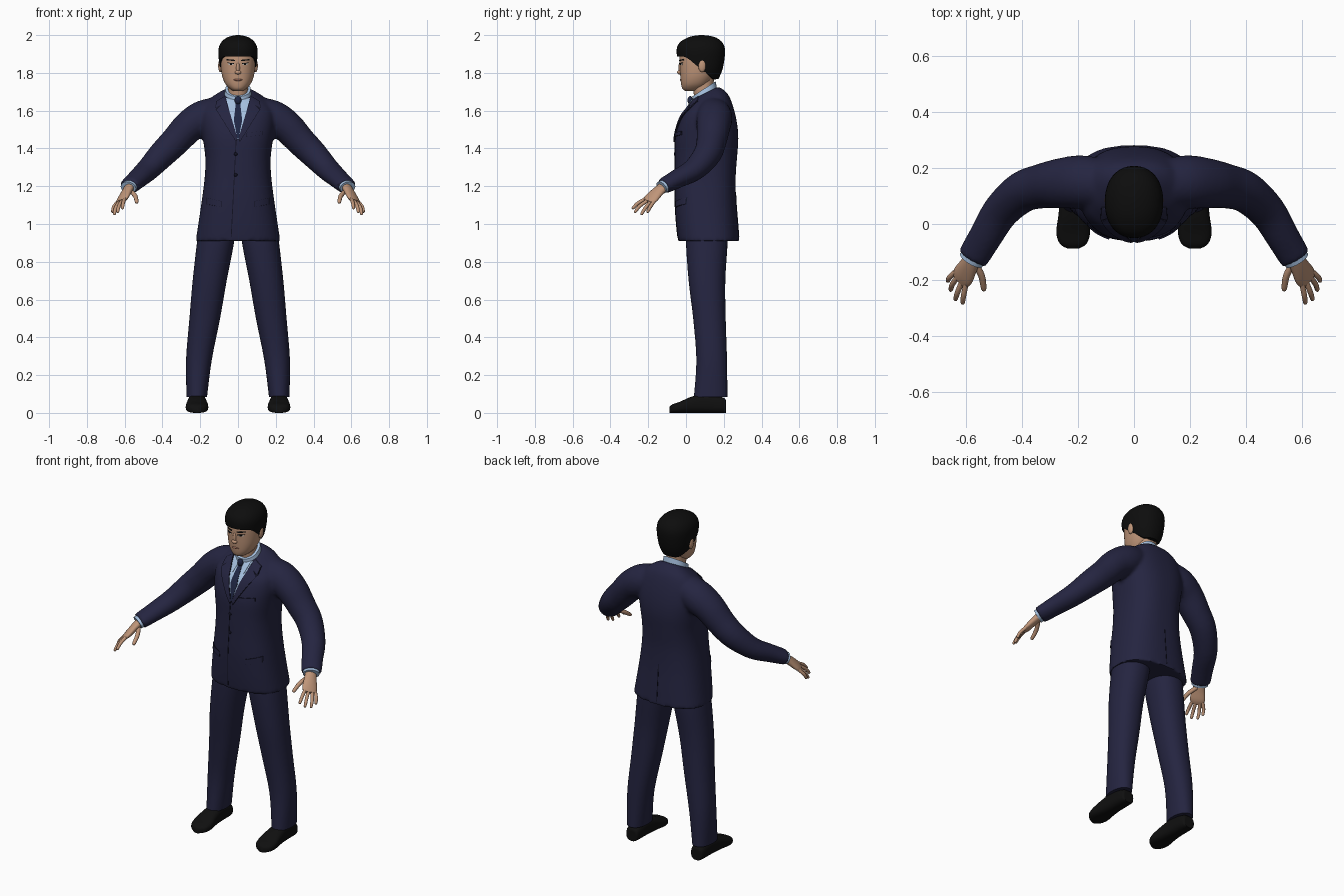
import bpy, bmesh, math
from mathutils import Vector
from mathutils.bvhtree import BVHTree

if "Cube" in bpy.data.objects:
    bpy.data.objects.remove(bpy.data.objects["Cube"])


def material(name, r, g, b):
    m = bpy.data.materials.new(name)
    m.use_nodes = True
    m.diffuse_color = (r, g, b, 1)
    m.node_tree.nodes["Principled BSDF"].inputs["Base Color"].default_value = (r, g, b, 1)
    return m


NAVY = material("navy cloth", .018, .018, .052)
SEAM = material("dark seam", .006, .006, .016)
TIE = material("tie blue", .014, .02, .058)
SHIRT = material("pale blue shirt", .38, .53, .74)
SKIN = material("skin", .52, .30, .19)
LIP = material("lips", .36, .16, .11)
BLACK = material("black hair", .004, .004, .004)
LEATHER = material("black leather", .005, .005, .005)
WHITE = material("eye white", .55, .5, .45)
made = []


def lerp(a, b, t):
    return tuple(p + (q - p) * t for p, q in zip(a, b))


def spline(rows, k=4):
    """Smooth rows of numbers with a Catmull-Rom curve."""
    out = []
    for i in range(len(rows) - 1):
        quad = [rows[max(i - 1, 0)], rows[i], rows[i + 1], rows[min(i + 2, len(rows) - 1)]]
        for j in range(k):
            t = j / k
            out.append(tuple(b + t / 2 * (c - a + t * (2*a - 5*b + 4*c - d + t * (3*b - 3*c + d - a)))
                             for a, b, c, d in zip(*quad)))
    return out + [tuple(rows[-1])]


def at(rows, v):
    """Look up a row by its first column."""
    for a, b in zip(rows, rows[1:]):
        if v <= b[0]:
            return lerp(a, b, max(0, (v - a[0]) / max(b[0] - a[0], 1e-6)))
    return rows[-1]


def oval(n, p=2):
    angles = [2 * math.pi * i / n for i in range(n)]
    power = lambda v: math.copysign(abs(v) ** (2 / p), v)
    return [(power(math.cos(a)), power(math.sin(a))) for a in angles]


def build(name, mat, *tubes):
    """Skin each list of rings into a closed surface."""
    bm = bmesh.new()
    for rings in tubes:
        vs = [[bm.verts.new(p) for p in ring] for ring in rings]
        n = len(vs[0])
        for a, b in zip(vs, vs[1:]):
            for i in range(n):
                j = (i + 1) % n
                bm.faces.new((a[i], a[j], b[j], b[i]))
        bm.faces.new(vs[0])
        bm.faces.new(vs[-1])
    return finish(name, mat, bm)


def finish(name, mat, bm):
    bmesh.ops.recalc_face_normals(bm, faces=bm.faces[:])
    for f in bm.faces:
        f.smooth = True
    me = bpy.data.meshes.new(name)
    bm.to_mesh(me)
    bm.free()
    me.materials.append(mat)
    ob = bpy.data.objects.new(name, me)
    bpy.context.scene.collection.objects.link(ob)
    made.append(ob)
    return ob


def loft(rows, s=1, p=2.2, n=40):
    """Horizontal rings; row = z, centre x, half width, front y, back y, tilt."""
    rings = []
    for z, cx, rx, yf, yb, tilt in spline(rows):
        ry = (yb - yf) / 2
        rings.append([(s * cx + rx * c, yf + ry + ry * d, z + tilt * ry * d) for c, d in oval(n, p)])
    return rings


def tube(rows, s=1, n=24, across=None, k=4):
    """Rings along a path; row = x, y, z, side radius, upright radius."""
    rows = spline(rows, k)
    pts = [Vector((s * r[0], r[1], r[2])) for r in rows]
    rings = []
    for i, c in enumerate(pts):
        d = (pts[min(i + 1, len(pts) - 1)] - pts[max(i - 1, 0)]).normalized()
        side = Vector((s * across[0], across[1], across[2])) if across else d.cross(Vector((0, 0, 1)))
        side = (side - d * side.dot(d)).normalized()
        up = side.cross(d)
        rings.append([c + side * rows[i][3] * u + up * rows[i][4] * v for u, v in oval(n)])
    return rings


def blob(name, mat, centre, size):
    bm = bmesh.new()
    bmesh.ops.create_uvsphere(bm, u_segments=20, v_segments=12, radius=1)
    bmesh.ops.scale(bm, vec=size, verts=bm.verts)
    bmesh.ops.translate(bm, vec=centre, verts=bm.verts)
    return finish(name, mat, bm)


def tree(ob):
    me = ob.data
    return BVHTree.FromPolygons([v.co for v in me.vertices], [p.vertices[:] for p in me.polygons])


def plate(name, mat, target, corners, off=.004, face=1, n=12):
    """Thin panel laid on a surface; corners are (x, z), face -1 is the back."""
    a, b, c, d = corners
    rings = []
    for i in range(n + 1):
        left, right = lerp(a, d, i / n), lerp(b, c, i / n)
        front, back = [], []
        for j in range(n + 1):
            x, z = lerp(left, right, j / n)
            hit = target.ray_cast(Vector((x, -face, z)), Vector((0, face, 0)))[0]
            y = (hit or target.find_nearest(Vector((x, 0, z)))[0]).y
            front.append((x, y - face * off, z))
            back.append((x, y + face * .002, z))
        rings.append(front + back[::-1])
    return build(name, mat, rings)


def trimmed(name, target, corners, off):
    """Cloth panel with a dark edge showing around it."""
    mid = tuple(sum(v) / 4 for v in zip(*corners))
    plate(name + "_edge", SEAM, target, [lerp(mid, q, 1.06) for q in corners], off - .002)
    plate(name, NAVY, target, corners, off)


# Jacket: torso and sleeves fused into one soft surface
torso = loft([(.91, 0, .224, -.042, .282, 0), (1, 0, .21, -.052, .275, 0), (1.13, 0, .191, -.06, .265, 0),
              (1.25, 0, .176, -.06, .263, 0), (1.35, 0, .173, -.06, .27, 0), (1.45, 0, .185, -.058, .277, 0),
              (1.53, 0, .195, -.042, .27, .03), (1.6, 0, .188, -.02, .25, .15), (1.65, 0, .155, .01, .225, .3),
              (1.68, 0, .11, .03, .195, .4), (1.695, 0, .076, .04, .17, .5)], p=2.5, n=64)
sleeve = [(.08, .14, 1.61, .08, .07), (.18, .15, 1.565, .095, .092), (.26, .145, 1.515, .09, .086),
          (.33, .135, 1.44, .08, .079), (.4, .113, 1.37, .074, .073), (.475, .045, 1.29, .066, .06),
          (.53, -.045, 1.24, .06, .05), (.575, -.12, 1.2, .057, .042)]
jacket = build("jacket", NAVY, torso, tube(sleeve), tube(sleeve, -1))
fuse = jacket.modifiers.new("fuse", "REMESH")
fuse.mode, fuse.voxel_size = "VOXEL", .01
soft = jacket.modifiers.new("soften", "SMOOTH")
soft.factor, soft.iterations = .5, 5
bpy.context.view_layer.update()
fused = bpy.data.meshes.new_from_object(jacket.evaluated_get(bpy.context.evaluated_depsgraph_get()))
jacket.modifiers.clear()
jacket.data = fused
fused.materials.clear()
fused.materials.append(NAVY)
cloth = tree(jacket)

# Shirt front, collar and tie
plate("shirt_front", SHIRT, cloth, [(-.064, 1.668), (.064, 1.668), (.006, 1.45), (-.006, 1.45)], n=24)
build("shirt_collar", SHIRT, loft([(1.64, 0, .08, .035, .17, .6), (1.715, 0, .067, .033, .157, .65)]))
plate("tie_upper", TIE, cloth, [(-.011, 1.645), (.011, 1.645), (.022, 1.55), (-.022, 1.55)], .007)
plate("tie_lower", TIE, cloth, [(-.022, 1.55), (.022, 1.55), (.004, 1.455), (-.004, 1.455)], .007)
blob("tie_knot", TIE, (0, .022, 1.655), (.018, .014, .022))

# Lapels, pockets, front edge, buttons and back vent
for s, side in ((1, "left"), (-1, "right")):
    flip = lambda pts: [(s * x, z) for x, z in pts]
    plate(side + "_collar_wing", SHIRT, cloth,
          flip([(.056, 1.665), (.012, 1.655), (.03, 1.6), (.04, 1.605)]), .008)
    trimmed(side + "_lapel", cloth, flip([(.064, 1.655), (.115, 1.605), (.012, 1.44), (.004, 1.455)]), .009)
    trimmed(side + "_jacket_collar", cloth, flip([(.072, 1.675), (.115, 1.65), (.118, 1.615), (.062, 1.645)]), .009)
    trimmed(side + "_pocket_flap", cloth, flip([(.09, 1.12), (.165, 1.138), (.165, 1.105), (.09, 1.09)]), .006)
trimmed("breast_pocket", cloth, [(.045, 1.482), (.13, 1.492), (.13, 1.472), (.045, 1.462)], .006)
plate("front_edge", SEAM, cloth, [(-.012, 1.44), (-.008, 1.44), (-.034, .93), (-.038, .93)], .002, n=30)
plate("back_vent", SEAM, cloth, [(-.002, 1.15), (.002, 1.15), (.002, .93), (-.002, .93)], .002, -1)
for i, z in enumerate((1.37, 1.26)):
    y = cloth.ray_cast(Vector((-.012, -1, z)), Vector((0, 1, 0)))[0].y
    blob(f"button_{i + 1}", SEAM, (-.012, y, z), (.009, .005, .009))

# Trousers, shoes, cuffs and hands
leg = [(.98, .112, .09, .01, .21, 0), (.91, .118, .098, 0, .22, 0), (.7, .15, .09, .014, .208, 0),
       (.5, .176, .081, .038, .21, 0), (.28, .207, .068, .055, .217, 0), (.085, .218, .054, .042, .219, 0)]
shoe = [(.212, .022, .05), (.2, .04, .08), (.1, .046, .1), (.03, .053, .086), (-.03, .06, .06),
        (-.07, .048, .046), (-.088, .02, .032)]
palm = [(.568, -.11, 1.205, .03, .024), (.59, -.15, 1.17, .036, .021), (.61, -.185, 1.135, .043, .017),
        (.623, -.203, 1.118, .034, .01)]
digits = {"index": [(.6, -.215, 1.133), (.608, -.255, 1.11), (.612, -.285, 1.08)],
          "middle": [(.613, -.202, 1.125), (.63, -.245, 1.095), (.638, -.272, 1.06)],
          "ring": [(.627, -.186, 1.12), (.648, -.215, 1.085), (.655, -.238, 1.048)],
          "little": [(.636, -.17, 1.118), (.658, -.19, 1.09), (.665, -.205, 1.06)],
          "thumb": [(.568, -.14, 1.175), (.544, -.185, 1.148), (.535, -.238, 1.112)]}
for s, side in ((1, "left"), (-1, "right")):
    build(side + "_trouser_leg", NAVY, loft(leg, s))
    build(side + "_shoe", LEATHER, [[(s * .217 + w * c, y, h / 2 + h / 2 * d) for c, d in oval(28, 2.8)]
                                    for y, w, h in spline(shoe)])
    build(side + "_cuff", SHIRT, tube([(.56, -.095, 1.212, .046, .034), (.581, -.13, 1.193, .046, .034)], s))
    build(side + "_palm", SKIN, tube(palm, s, across=(.6, .75, -.2)))
    for finger, (base, middle, tip) in digits.items():
        r = .012 if finger == "thumb" else .0095
        rows = [base + (r, r), middle + (r, r), lerp(middle, tip, .85) + (r * .8, r * .8), tip + (r / 4, r / 4)]
        build(f"{side}_{finger}", SKIN, tube(rows, s, 12))

# Neck and head
build("neck", SKIN, loft([(1.66, 0, .052, .045, .15, 0), (1.72, 0, .052, .037, .145, 0), (1.79, 0, .055, .03, .15, 0)]))
head = build("head", SKIN, loft([(1.703, 0, .022, 0, .06, 0), (1.715, 0, .042, -.018, .09, 0),
                                 (1.74, 0, .066, -.026, .12, 0), (1.78, 0, .083, -.03, .15, 0),
                                 (1.83, 0, .091, -.033, .175, 0), (1.88, 0, .092, -.034, .185, 0),
                                 (1.93, 0, .088, -.025, .18, 0), (1.97, 0, .065, .01, .155, 0),
                                 (1.985, 0, .03, .05, .12, 0)]))
face = tree(head)

# Hair: a cap whose lower edge drops from the fringe to the nape
hairline = spline([(-.05, 1.888), (0, 1.882), (.05, 1.84), (.1, 1.805), (.16, 1.768), (.21, 1.77)])
shape = spline([(1.76, .062, .03, .168), (1.8, .088, -.02, .187), (1.85, .099, -.04, .2), (1.92, .104, -.05, .207),
                (1.96, .09, -.034, .193), (1.985, .062, .005, .163), (1.996, .032, .04, .125), (2, .006, .075, .09)])
hair = []
for i in range(-1, 17):
    t = 1 - (1 - max(i, 0) / 16) ** 2
    ring = []
    for c, d in oval(56, 2.2):
        low = at(hairline, .078 + .125 * d)[1]
        z, rx, yf, yb = at(shape, low + (2 - low) * t)
        inset = .86 if i < 0 else 1
        ring.append((rx * c * inset, (yf + yb) / 2 + (yb - yf) / 2 * d * inset, z))
    hair.append(ring)
build("hair", BLACK, hair)

# Face details
for s, side in ((1, "left"), (-1, "right")):
    flip = lambda pts: [(s * x, z) for x, z in pts]
    plate(side + "_eye", WHITE, face, flip([(.022, 1.849), (.054, 1.852), (.05, 1.843), (.025, 1.842)]), .002)
    plate(side + "_iris", BLACK, face, flip([(.032, 1.852), (.044, 1.852), (.043, 1.842), (.033, 1.842)]), .003)
    plate(side + "_eyelid", BLACK, face, flip([(.02, 1.851), (.057, 1.855), (.057, 1.852), (.02, 1.847)]), .004)
    plate(side + "_eyebrow", BLACK, face, flip([(.016, 1.869), (.06, 1.873), (.062, 1.867), (.016, 1.862)]), .003)
    blob(side + "_ear", SKIN, (s * .094, .085, 1.838), (.011, .02, .034))
blob("nose_bridge", SKIN, (0, -.03, 1.826), (.01, .01, .032))
blob("nose_tip", SKIN, (0, -.034, 1.803), (.017, .013, .011))
blob("mouth", LIP, (0, -.026, 1.763), (.024, .007, .006))

# Smooth shading with crisp hems and panel edges
bpy.ops.object.select_all(action="DESELECT")
for ob in made:
    ob.select_set(True)
bpy.context.view_layer.objects.active = jacket
bpy.ops.object.shade_smooth_by_angle(angle=math.radians(50))
